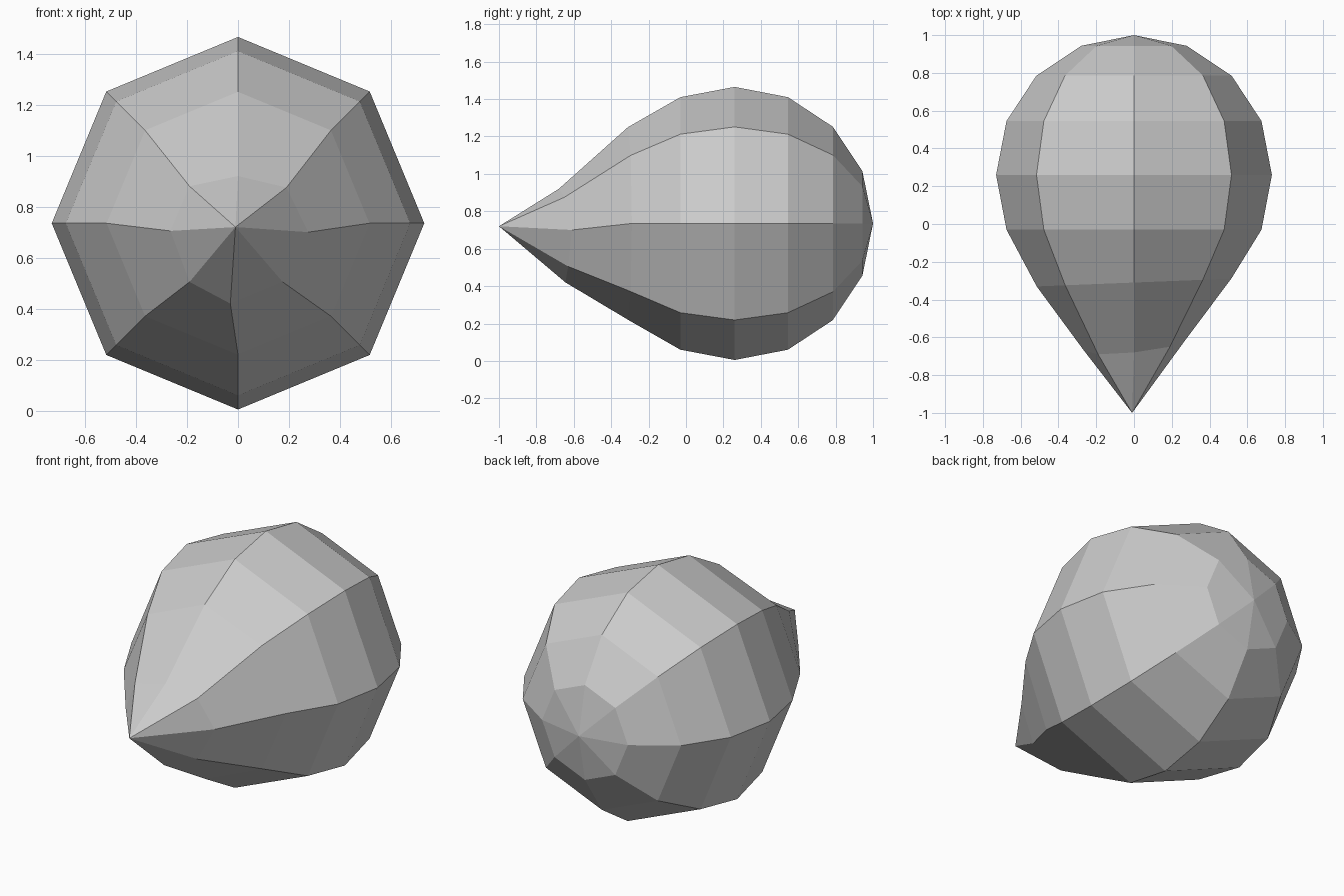
import bpy
import bmesh
from math import cos, sin, radians
from mathutils import Vector

default_cube = bpy.data.objects.get("Cube")
if default_cube:
    bpy.data.objects.remove(default_cube, do_unlink=True)

SIDES = 8
MID_Z = 0.735


def make_material(name, value):
    material = bpy.data.materials.new(name)
    material.use_nodes = True
    colour = (value, value, value, 1.0)
    material.diffuse_color = colour
    material.node_tree.nodes["Principled BSDF"].inputs["Base Color"].default_value = colour
    return material


def ring(y, radius, skew=0.0):
    """Octagonal cross-section around the long axis, optionally skewed sideways."""
    points = []
    for i in range(SIDES):
        angle = radians(360 / SIDES * i)
        x = radius * cos(angle)
        points.append(Vector((x, y + skew * x, MID_Z + radius * sin(angle))))
    return points


def bridge(bm, front, back):
    """Join two neighbouring rings with quads."""
    for i in range(SIDES):
        j = (i + 1) % SIDES
        bm.faces.new((front[i], front[j], back[j], back[i]))


def cap(bm, loop, tip):
    """Close a ring with a fan of triangles to a single point."""
    for i in range(SIDES):
        bm.faces.new((loop[i], loop[(i + 1) % SIDES], tip))


# Slightly uneven ring just behind the pointed tip
nose_ring = [Vector(p) for p in (
    (0.275, -0.61, 0.70), (0.19, -0.65, 0.875),
    (0.0, -0.68, 0.92), (-0.19, -0.69, 0.88),
    (-0.265, -0.67, 0.705), (-0.19, -0.66, 0.505),
    (-0.03, -0.645, 0.42), (0.175, -0.63, 0.505))]

# Rounded body, from the nose to the back
sections = [
    nose_ring,
    ring(-0.31, 0.515, skew=0.04),
    ring(-0.03, 0.675),
    ring(0.26, 0.73),
    ring(0.545, 0.675),
    ring(0.785, 0.517),
    ring(0.943, 0.28),
]

bm = bmesh.new()
loops = [[bm.verts.new(p) for p in section] for section in sections]
for front, back in zip(loops, loops[1:]):
    bridge(bm, front, back)
cap(bm, loops[0], bm.verts.new((-0.01, -1.0, 0.72)))
cap(bm, loops[-1], bm.verts.new((0.0, 1.0, MID_Z)))
bmesh.ops.recalc_face_normals(bm, faces=bm.faces[:])

mesh = bpy.data.meshes.new("teardrop_body")
bm.to_mesh(mesh)
bm.free()
mesh.materials.append(make_material("light grey", 0.6))
body = bpy.data.objects.new("teardrop_body", mesh)
bpy.context.collection.objects.link(body)
